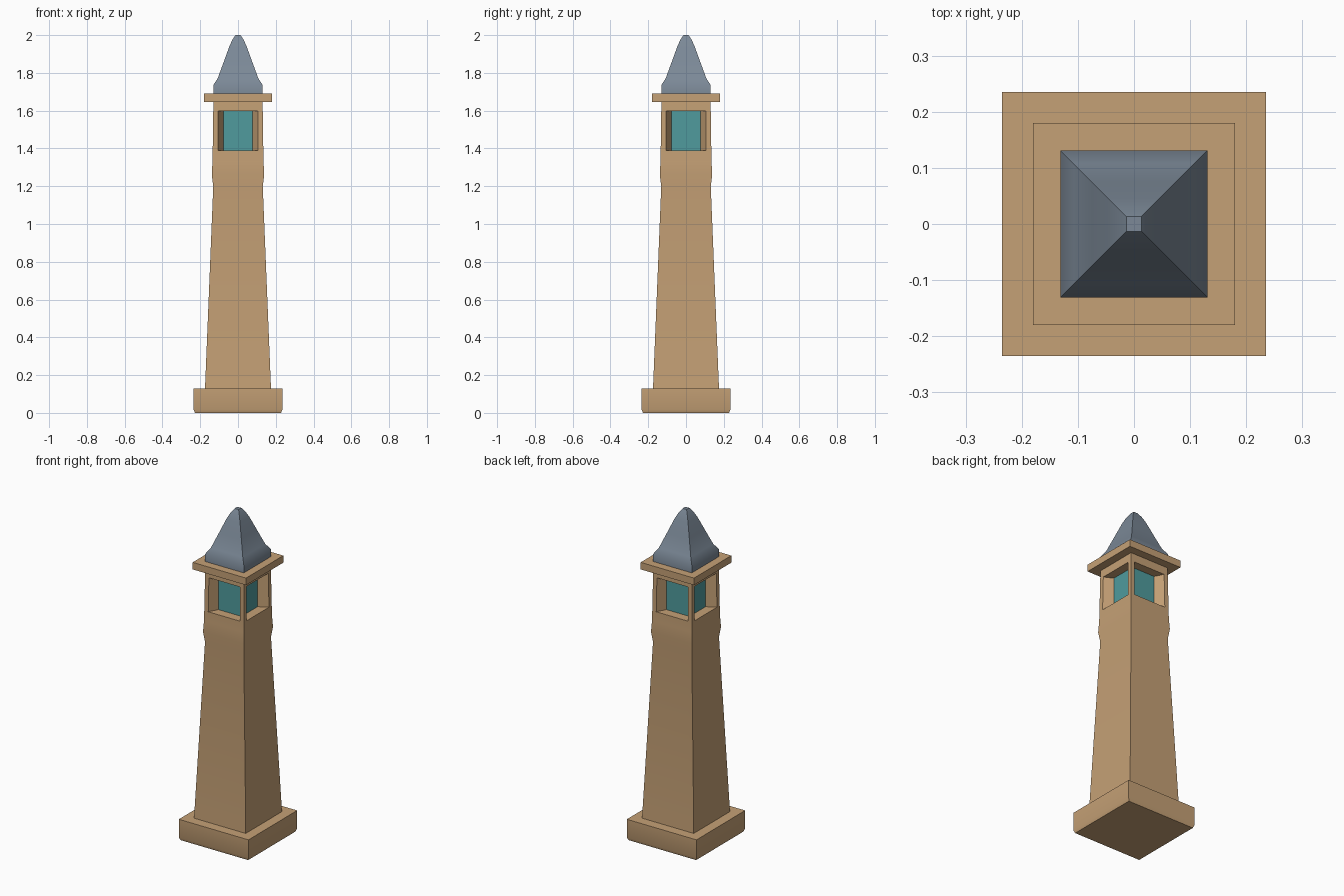
import bpy
import bmesh
from math import copysign
from mathutils import Vector

cube = bpy.data.objects.get("Cube")
if cube:
    bpy.data.objects.remove(cube, do_unlink=True)


def make_material(name, color):
    mat = bpy.data.materials.new(name)
    mat.use_nodes = True
    mat.diffuse_color = (*color, 1)
    mat.node_tree.nodes["Principled BSDF"].inputs["Base Color"].default_value = (*color, 1)
    return mat


sandstone = make_material("sandstone", (0.56, 0.355, 0.18))
slate = make_material("slate", (0.20, 0.25, 0.31))
glass = make_material("teal glass", (0.08, 0.33, 0.34))

CORNERS = ((-1, -1), (1, -1), (1, 1), (-1, 1))


def square_loft(bm, profile, fractions=(0,)):
    """Stack square rings from (half width, height) pairs and cap both ends."""
    rings = []
    for half, z in profile:
        ring = []
        for i, corner in enumerate(CORNERS):
            a, b = Vector(corner), Vector(CORNERS[(i + 1) % 4])
            for f in fractions:
                ring.append(bm.verts.new((*(a.lerp(b, f) * half), z)))
        rings.append(ring)
    for low, high in zip(rings, rings[1:]):
        for i in range(len(low)):
            j = (i + 1) % len(low)
            bm.faces.new((low[i], low[j], high[j], high[i]))
    bm.faces.new(rings[0][::-1])
    bm.faces.new(rings[-1])


def finish(name, bm, *materials):
    mesh = bpy.data.meshes.new(name)
    bm.to_mesh(mesh)
    bm.free()
    for mat in materials:
        mesh.materials.append(mat)
    obj = bpy.data.objects.new(name, mesh)
    bpy.context.collection.objects.link(obj)
    bpy.ops.object.select_all(action="DESELECT")
    obj.select_set(True)
    bpy.context.view_layer.objects.active = obj
    bpy.ops.object.shade_smooth_by_angle(angle=0.6)
    return obj


def square_part(name, profile, mat):
    bm = bmesh.new()
    square_loft(bm, profile)
    return finish(name, bm, mat)


# Plinth with a small chamfer underneath
square_part("plinth", [(0.228, 0), (0.235, 0.018), (0.235, 0.128)], sandstone)

# Tapering shaft with a lantern room near the top
SILL, LINTEL, CORE = 1.39, 1.597, 0.078
bm = bmesh.new()
square_loft(bm, [(0.175, 0.12), (0.131, 1.2), (0.139, 1.26), (0.135, 1.33),
                 (0.134, SILL), (0.131, LINTEL), (0.130, 1.65)],
            fractions=(0, 0.1, 0.9))

# Windows: push the middle of each lantern side back to a square glass core
windows = []
for face in bm.faces:
    c = face.calc_center_median()
    if SILL < c.z < LINTEL and min(abs(c.x), abs(c.y)) < 0.01:
        windows.append(face)
for face in bmesh.ops.extrude_discrete_faces(bm, faces=windows)["faces"]:
    face.material_index = 1
    for v in face.verts:
        v.co.x = copysign(CORE, v.co.x)
        v.co.y = copysign(CORE, v.co.y)
bm.normal_update()
finish("tower_shaft", bm, sandstone, glass)

# Overhanging cornice slab
square_part("cornice", [(0.18, 1.647), (0.18, 1.69)], sandstone)

# Flared, bell-curved roof
square_part("roof", [(0.131, 1.685), (0.131, 1.735), (0.108, 1.77), (0.075, 1.86),
                     (0.046, 1.94), (0.030, 1.975), (0.0135, 2.0)], slate)
